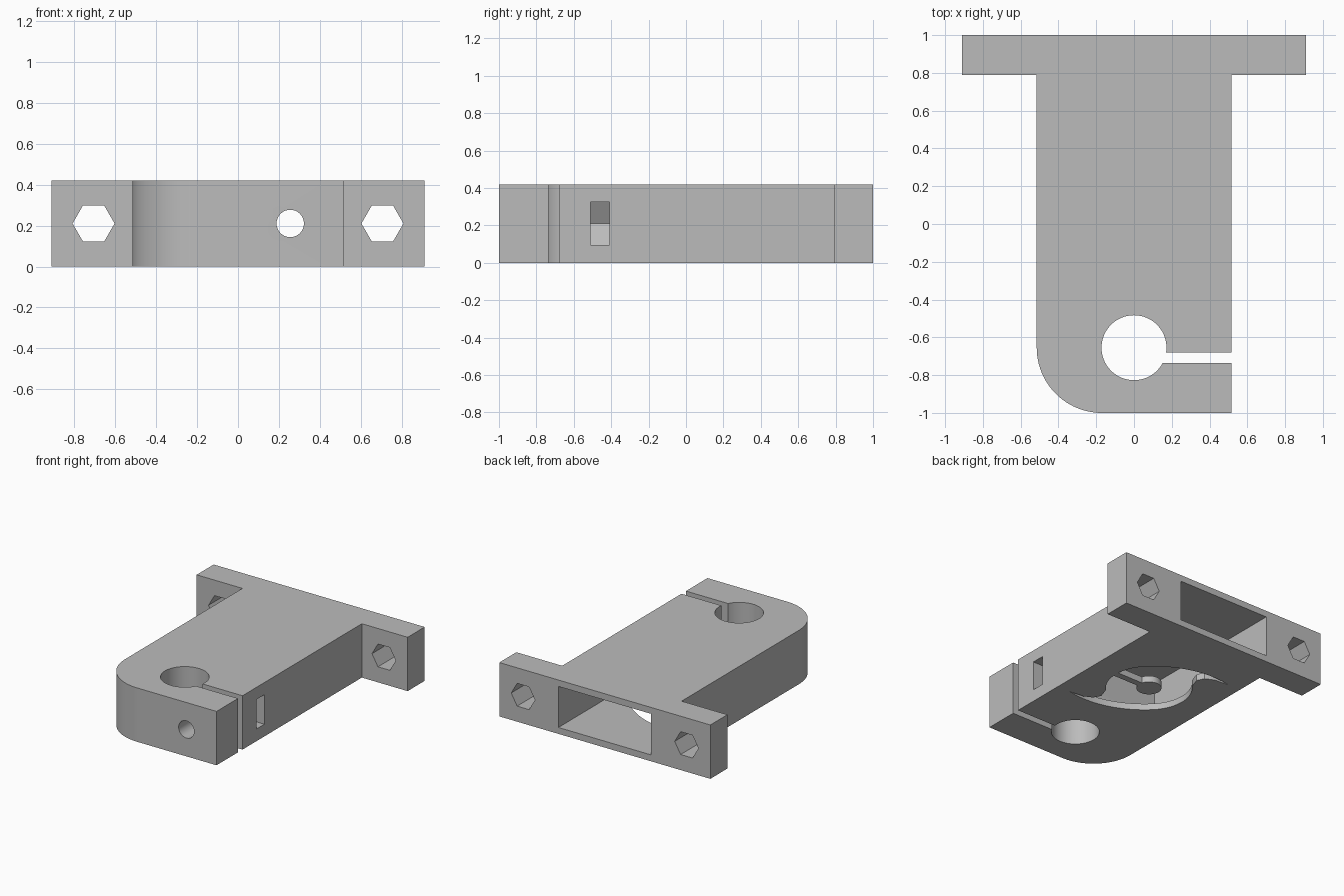
import bpy, bmesh, math
from mathutils import Vector

if "Cube" in bpy.data.objects:
    bpy.data.objects.remove(bpy.data.objects["Cube"])

grey = bpy.data.materials.new("plain grey")
grey.diffuse_color = (0.5, 0.5, 0.5, 1)
grey.use_nodes = True
grey.node_tree.nodes["Principled BSDF"].inputs["Base Color"].default_value = grey.diffuse_color


def prism(name, pts, lo, hi, axis="z"):
    """Extrude a 2D outline: (x, y) along z, or (x, z) along y."""
    place = (lambda p, h: (p[0], p[1], h)) if axis == "z" else (lambda p, h: (p[0], h, p[1]))
    bm = bmesh.new()
    base = bm.faces.new([bm.verts.new(place(p, lo)) for p in pts])
    top = bmesh.ops.extrude_face_region(bm, geom=[base])["geom"]
    step = Vector((0, 0, hi - lo) if axis == "z" else (0, hi - lo, 0))
    bmesh.ops.translate(bm, verts=[g for g in top if isinstance(g, bmesh.types.BMVert)], vec=step)
    bmesh.ops.recalc_face_normals(bm, faces=bm.faces)
    me = bpy.data.meshes.new(name)
    bm.to_mesh(me)
    bm.free()
    me.materials.append(grey)
    ob = bpy.data.objects.new(name, me)
    bpy.context.collection.objects.link(ob)
    return ob


def arc(cx, cy, r, a0, a1, n):
    angles = [math.radians(a0 + (a1 - a0) * i / n) for i in range(n + 1)]
    return [(cx + r * math.cos(a), cy + r * math.sin(a)) for a in angles]


def ring(cx, cy, r, n):
    return arc(cx, cy, r, 0, 360, n)[:-1]


def rect(x0, x1, y0, y1):
    return [(x0, y0), (x1, y0), (x1, y1), (x0, y1)]


def cut(target, cutter):
    """Subtract the cutter and discard it."""
    cutter.hide_render = True
    mod = target.modifiers.new("cut", "BOOLEAN")
    mod.operation, mod.solver, mod.object = "DIFFERENCE", "EXACT", cutter
    bpy.context.view_layer.objects.active = target
    bpy.ops.object.modifier_apply(modifier=mod.name)
    bpy.data.objects.remove(cutter)


H, MID = 0.42, 0.21          # plate height and its middle
W, FW = 0.515, 0.91          # half widths of arm and flange

# T-shaped arm and flange with one rounded front corner
outline = arc(-0.17, -0.655, 0.345, 180, 270, 24)
outline += [(W, -1), (W, 0.79), (FW, 0.79), (FW, 1), (-FW, 1), (-FW, 0.79), (-W, 0.79)]
bracket = prism("clamp_bracket", outline, 0, H)

# shaft hole and clamping slot
cut(bracket, prism("shaft_hole", ring(0, -0.655, 0.172, 64), -0.1, 0.6))
cut(bracket, prism("clamp_slot", rect(0.1, 0.7, -0.735, -0.68), -0.1, 0.6))

# hollow open at the back
cut(bracket, prism("back_pocket", rect(-0.4, 0.4, 0.05, 0.37), -0.25, 1.1, "y"))

# clamp screw hole and hexagonal nut pocket open to the right
cut(bracket, prism("screw_hole", ring(0.255, MID, 0.067, 32), -1.1, -0.2, "y"))
nut = arc(0.255, MID, 0.133, 120, 240, 2) + [(0.7, MID - 0.115), (0.7, MID + 0.115)]
cut(bracket, prism("nut_pocket", nut, -0.51, -0.41, "y"))

# hexagonal bolt holes in the flange
for side in (-1, 1):
    cut(bracket, prism("bolt_hole", ring(side * 0.705, MID, 0.1025, 6), 0.7, 1.1, "y"))

# two-tailed round opening in the floor, keeping a centre disc on a strut
R, drop = 0.68, 0.37
half = [(u, math.sqrt(R * R - u * u) - drop) for u in [0.57 * i / 16 for i in range(16)]]
half += [(0.57, 0), (0.48, 0.075), (0.41, 0.1), (0.35, 0.08)]
half += arc(0, 0, 0.31, 0, -85, 16)
swirl = half + [(-u, -v) for u, v in half]
k, cy = math.sqrt(0.5), 0.167
opening = prism("floor_opening", [((v - u) * k, (u + v) * k + cy) for u, v in swirl], -0.05, 0.1)
cut(opening, prism("strut", rect(0, 0.6, cy - 0.025, cy + 0.025), -0.1, 0.2))
cut(opening, prism("centre_disc", ring(0, cy, 0.09, 32), -0.1, 0.2))
cut(bracket, opening)

# smooth round walls, sharp edges
bpy.ops.object.select_all(action="DESELECT")
bracket.select_set(True)
bpy.context.view_layer.objects.active = bracket
bpy.ops.object.shade_smooth_by_angle(angle=math.radians(25))
